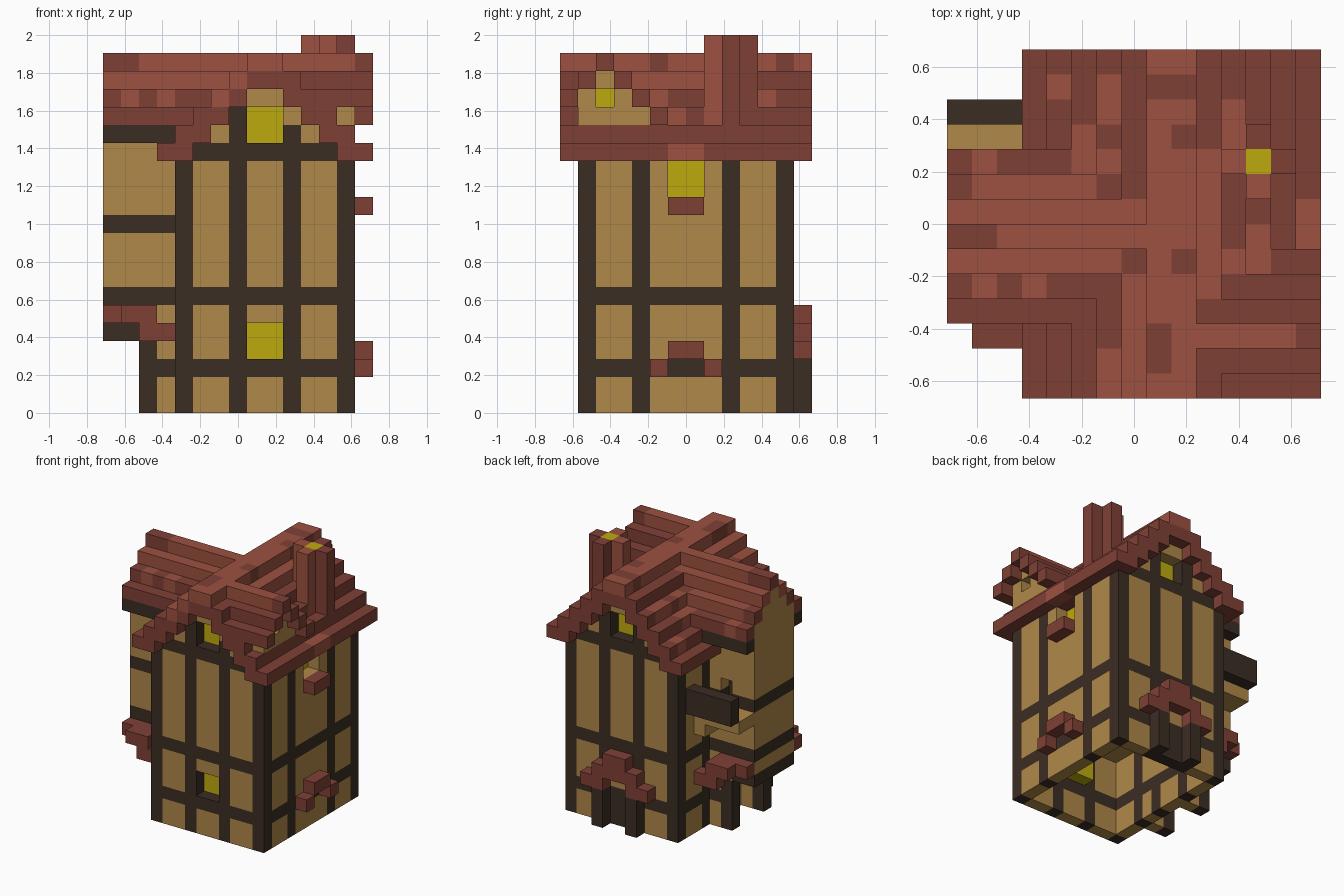
import bpy, bmesh

if "Cube" in bpy.data.objects:
    bpy.data.objects.remove(bpy.data.objects["Cube"])

U = 2 / 21                       # block size
NX, NY = 15, 14                  # footprint in blocks


def lin(c):
    c /= 255
    return c / 12.92 if c <= 0.04045 else ((c + 0.055) / 1.055) ** 2.4


COLOURS = {"plaster": (176, 136, 72), "timber": (59, 45, 36), "dark_tile": (127, 64, 53),
           "light_tile": (157, 81, 65), "lit_glass": (190, 170, 14)}
MATS = list(COLOURS)
for name, rgb in COLOURS.items():
    m = bpy.data.materials.new(name)
    col = (*[lin(c) for c in rgb], 1)
    m.use_nodes = True
    m.diffuse_color = col
    b = m.node_tree.nodes["Principled BSDF"]
    b.inputs["Base Color"].default_value = col
    b.inputs["Roughness"].default_value = 0.9

grid = {}                        # block -> (part, colour)


def fill(part, colour, xs, ys, zs):
    """Fill an inclusive box of blocks; colour may be a rule of (i, j, k)."""
    r = lambda s: range(s[0], s[1] + 1) if isinstance(s, tuple) else (s,)
    for i in r(xs):
        for j in r(ys):
            for k in r(zs):
                grid[i, j, k] = (part, colour(i, j, k) if callable(colour) else colour)


def clear(xs, ys, zs):
    for i in range(xs[0], xs[1] + 1):
        for j in range(ys[0], ys[1] + 1):
            for k in range(zs[0], zs[1] + 1):
                grid.pop((i, j, k), None)


# Timber frame rules for the walls
def front_frame(i, j, k):
    return "timber" if i in (4, 7, 10, 13) or k in (2, 6, 14) else "plaster"


def side_frame(i, j, k):
    return "timber" if j in (1, 4, 9, 12) or k in (2, 6) else "plaster"


def wing_frame(i, j, k):
    return "timber" if k in (6, 10) or (k == 4 and i < 2) else "plaster"


# Mottled roof tiles: light patches as (x0, x1, y0, y1, z0)
PATCHES = [(8, 9, 0, 13, 19), (7, 7, 0, 4, 18), (10, 10, 7, 8, 18), (11, 11, 10, 11, 17),
           (10, 11, 9, 9, 17), (10, 13, 2, 2, 19), (6, 6, 0, 1, 17), (10, 10, 4, 6, 18),
           (0, 6, 5, 5, 18), (2, 7, 6, 6, 19), (0, 7, 7, 7, 18), (1, 5, 8, 8, 17),
           (1, 1, 9, 9, 16), (5, 6, 9, 9, 16), (1, 1, 4, 4, 17), (3, 3, 4, 4, 17),
           (4, 4, 12, 12, 15), (6, 6, 11, 12, 17), (14, 14, 6, 7, 14), (11, 11, 5, 5, 17),
           (12, 12, 5, 6, 16), (5, 5, 10, 10, 16)]
DARK = {(9, 12), (9, 10), (9, 5), (8, 1), (8, 12), (8, 2)}


def tiles(i, j, k):
    light = any(a <= i <= b and c <= j <= d and k >= z for a, b, c, d, z in PATCHES)
    return "light_tile" if light and (i, j) not in DARK else "dark_tile"


# Main house: hollow below, closed above
fill("house_core", "plaster", (5, 12), (2, 11), (6, 15))
for i in (4, 13):
    fill("house_walls", side_frame, i, (1, 12), (0, 13))
for j in (1, 12):
    fill("house_walls", front_frame, (4, 13), j, (0, 13))
    for n in range(4):           # stepped gable
        fill("house_walls", front_frame, (5 + n, 12 - n), j, 14 + n)

# Side wing with jetty, timber plates and ground-floor legs
fill("wing", wing_frame, (0, 3), (4, 8), (4, 16))
fill("wing", "plaster", (0, 4), (5, 7), 17)
fill("wing", "plaster", (0, 5), 6, 18)
for j in (3, 9):
    fill("wing_plate", "timber", (0, 3), j, 15)
for j in (4, 8):
    fill("wing_legs", "timber", 2, j, (0, 3))
    fill("wing_legs", lambda i, j, k: "timber" if k == 2 else "plaster", 3, j, (0, 3))
fill("side_door", "timber", 4, 6, (0, 2))

# Balcony on the wing
fill("balcony_floor", "plaster", (0, 3), (9, 10), 9)
fill("balcony_bracket", "plaster", 3, (9, 10), 8)
fill("balcony_rail", "timber", (0, 3), 11, (10, 11))
fill("balcony_door", "timber", 2, 7, (10, 11))
clear((2, 2), (8, 8), (10, 11))

# Main roof, ridge running front to back
for n in range(6):
    last = min(4 + n, 8)
    for a, b in ((3 + n, last), (17 - last, 14 - n)):
        fill("main_roof", tiles, (a, b), (0, 13), 14 + n)

# Wing roof and its ridge
for n in range(4):
    for j in (6 - n, 6 + n):
        fill("wing_roof", tiles, (0, 7 - n), j, 19 - n)

# Dormer on the opposite slope
fill("dormer_wall", "plaster", (10, 13), (1, 4), 16)
fill("dormer_wall", "plaster", (10, 13), (1, 3), 17)
fill("dormer_wall", "plaster", (10, 13), 2, 18)
for n in range(4):
    for j in {2 - n, 2 + n}:
        if j >= 0:
            fill("dormer_roof", tiles, (10 + min(n, 2), 14), j, 19 - n)

# Chimney: four stacks around a glowing core
for i, j in ((11, 9), (13, 9), (12, 8), (12, 10)):
    fill("chimney", "light_tile" if i == 11 or j == 8 else "dark_tile", i, j, (15, 20))
fill("chimney_glow", "lit_glass", 12, 9, (15, 20))

# Recessed windows
for j, pane, zs in ((1, 2, (3, 4)), (1, 2, (15, 16)), (12, 11, (15, 16))):
    clear((8, 9), (j, j), zs)
    fill("window", "lit_glass", (8, 9), pane, zs)
clear((13, 13), (6, 7), (12, 13))
fill("window", "lit_glass", 12, (6, 7), (12, 13))
clear((13, 13), (2, 2), (17, 17))
fill("window", "lit_glass", 12, 2, 17)

# Window sill and small hood on the side wall
fill("window_sill", "dark_tile", 14, (6, 7), 11)
fill("side_hood", "dark_tile", 14, (6, 7), 3)
for j in (5, 8):
    fill("side_hood", "dark_tile", 14, j, 2)

# Back door with posts and stepped hood
fill("back_door", "timber", (8, 9), 12, (0, 2))
for i in (7, 10):
    fill("back_posts", "timber", i, 13, (0, 2))
for a, b, k in ((6, 7, 3), (10, 11, 3), (7, 10, 4), (8, 9, 5)):
    fill("back_hood", "dark_tile", (a, b), 13, k)

# Tiled skirts either side of the wing base
for outer, inner in ((2, 3), (10, 9)):
    fill("wing_skirt", "dark_tile", (2, 3), outer, 4)
    fill("wing_skirt", "dark_tile", (1, 2), outer, 5)
    fill("wing_skirt", "dark_tile", (0, 2), inner, 5)

# Turn every part into a mesh of its exposed block faces
SIDES = [(ax, s) for ax in range(3) for s in (0, 1)]


def build(part):
    bm = bmesh.new()
    for cell, (owner, colour) in grid.items():
        if owner != part:
            continue
        for ax, s in SIDES:
            nb = list(cell)
            nb[ax] += 1 if s else -1
            if tuple(nb) in grid:
                continue
            u, v = (ax + 1) % 3, (ax + 2) % 3
            ring = [(0, 0), (1, 0), (1, 1), (0, 1)]
            verts = []
            for du, dv in (ring if s else ring[::-1]):
                p = list(cell)
                p[ax] += s
                p[u] += du
                p[v] += dv
                verts.append(bm.verts.new(((p[0] - NX / 2) * U, (p[1] - NY / 2) * U, p[2] * U)))
            bm.faces.new(verts).material_index = MATS.index(colour)
    bmesh.ops.remove_doubles(bm, verts=bm.verts, dist=1e-4)
    bmesh.ops.dissolve_limit(bm, angle_limit=0.01, verts=bm.verts, edges=bm.edges,
                             delimit={"MATERIAL"})
    mesh = bpy.data.meshes.new(part)
    bm.to_mesh(mesh)
    bm.free()
    for name in MATS:
        mesh.materials.append(bpy.data.materials[name])
    bpy.context.collection.objects.link(bpy.data.objects.new(part, mesh))


for part in sorted({p for p, _ in grid.values()}):
    build(part)
